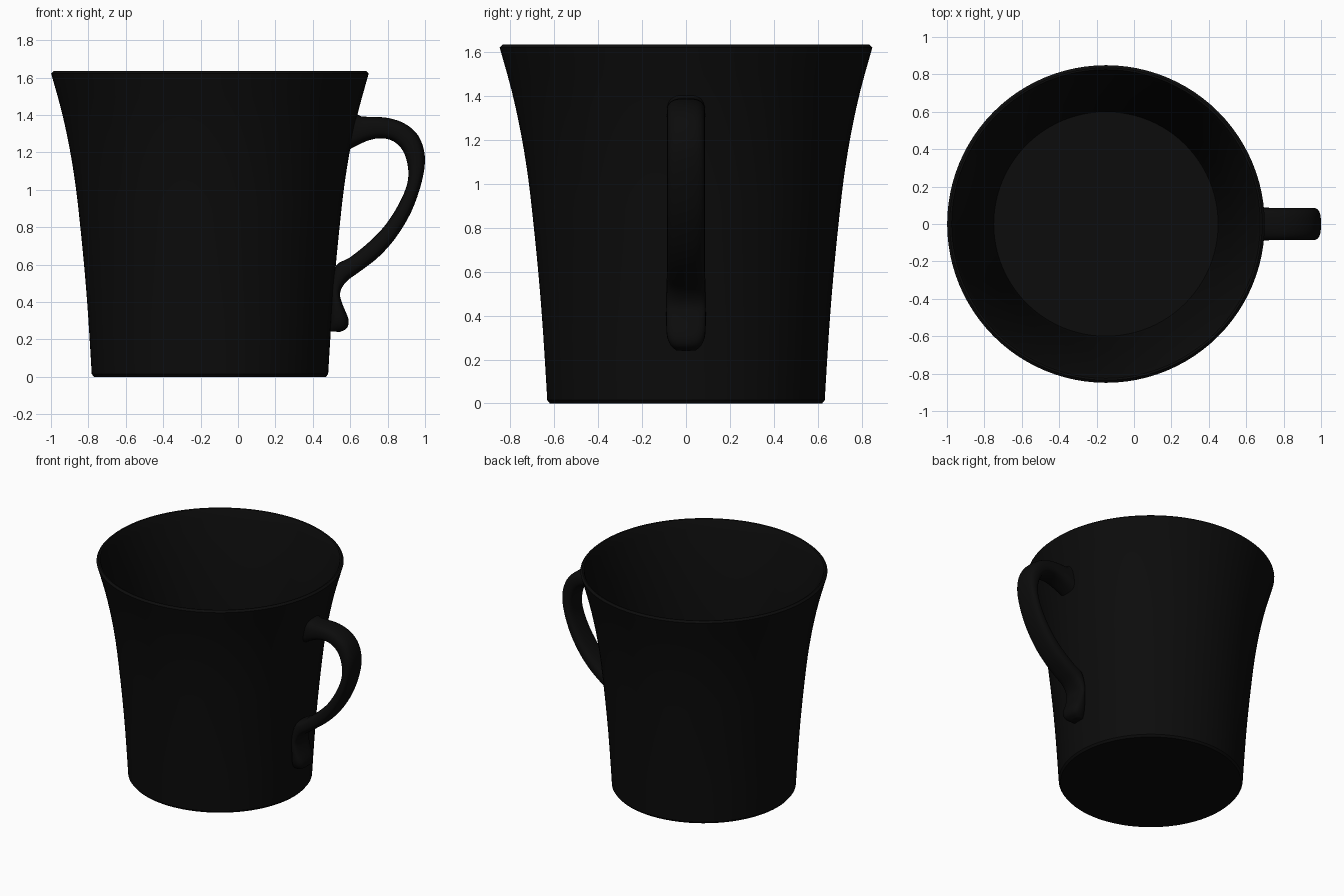
import bpy, bmesh, math
from mathutils import Vector

if "Cube" in bpy.data.objects:
    bpy.data.objects.remove(bpy.data.objects["Cube"])

CX = -0.15      # cup axis
SEG = 96

black = bpy.data.materials.new("glazed black")
black.diffuse_color = (0.0035, 0.0035, 0.0035, 1)
black.use_nodes = True
black.node_tree.nodes["Principled BSDF"].inputs["Base Color"].default_value = black.diffuse_color


def smooth_path(pts, n):
    """Catmull-Rom through points of any dimension."""
    pts = [Vector(p) for p in pts]
    out = []
    for i in range(len(pts) - 1):
        a, b, c = pts[max(i - 1, 0)], pts[i], pts[i + 1]
        d = pts[min(i + 2, len(pts) - 1)]
        for k in range(n):
            t = k / n
            out.append(0.5 * (2 * b + (c - a) * t + (2 * a - 5 * b + 4 * c - d) * t * t
                              + (3 * b - a - 3 * c + d) * t ** 3))
    return out + [pts[-1]]


def loft(name, rings, angle):
    """Skin closed rings of points, cap both ends, shade smooth."""
    bm = bmesh.new()
    rows = [[bm.verts.new(p) for p in ring] for ring in rings]
    n = len(rows[0])
    for a, b in zip(rows, rows[1:]):
        for i in range(n):
            j = (i + 1) % n
            bm.faces.new((a[i], a[j], b[j], b[i]))
    bm.faces.new(rows[0])
    bm.faces.new(rows[-1])
    bmesh.ops.recalc_face_normals(bm, faces=bm.faces)
    me = bpy.data.meshes.new(name)
    bm.to_mesh(me)
    bm.free()
    me.materials.append(black)
    ob = bpy.data.objects.new(name, me)
    bpy.context.collection.objects.link(ob)
    bpy.ops.object.select_all(action='DESELECT')
    ob.select_set(True)
    bpy.context.view_layer.objects.active = ob
    bpy.ops.object.shade_smooth_by_angle(angle=math.radians(angle))
    return ob


# Cup: flared outer wall, lip, inner wall and floor as (radius, z)
wall = [(0.632, 0.015), (0.645, 0.23), (0.658, 0.42), (0.675, 0.62), (0.695, 0.82),
        (0.718, 1.02), (0.75, 1.22), (0.793, 1.42), (0.849, 1.622)]
outer = smooth_path(wall, 3)
inner = [(r - 0.03, z) for r, z in reversed(outer) if z > 0.06]
profile = [(0.62, 0.0)] + [tuple(p) for p in outer]
profile += [(0.835, 1.635), (0.825, 1.633)] + inner + [(0.6, 0.04)]
cup_rings = [[(CX + r * math.cos(2 * math.pi * i / SEG), r * math.sin(2 * math.pi * i / SEG), z)
              for i in range(SEG)] for r, z in profile]
loft("cup_body", cup_rings, 30)

# Handle: outer x, outer z, inner x, inner z, half width
sections = [
    (0.630, 1.412, 0.590, 1.212, 0.088), (0.660, 1.393, 0.635, 1.237, 0.088),
    (0.730, 1.390, 0.700, 1.265, 0.087), (0.810, 1.383, 0.765, 1.276, 0.086),
    (0.895, 1.352, 0.830, 1.260, 0.086), (0.965, 1.288, 0.882, 1.208, 0.086),
    (0.999, 1.180, 0.909, 1.120, 0.086), (0.983, 1.045, 0.904, 1.030, 0.086),
    (0.925, 0.880, 0.860, 0.925, 0.086), (0.840, 0.740, 0.790, 0.815, 0.086),
    (0.750, 0.640, 0.705, 0.725, 0.086), (0.655, 0.566, 0.600, 0.640, 0.087),
    (0.580, 0.510, 0.525, 0.595, 0.088), (0.546, 0.450, 0.498, 0.490, 0.089),
    (0.558, 0.390, 0.495, 0.410, 0.090), (0.590, 0.310, 0.490, 0.320, 0.088),
    (0.583, 0.262, 0.487, 0.275, 0.072), (0.545, 0.240, 0.484, 0.245, 0.045),
]


def section_ring(s, n=24, e=0.7):
    ring = []
    for k in range(n):
        a = 2 * math.pi * k / n
        c, d = math.cos(a), math.sin(a)
        u = math.copysign(abs(c) ** e, c)
        v = math.copysign(abs(d) ** e, d)
        ring.append(((s[0] + s[2]) / 2 + u * (s[0] - s[2]) / 2, v * s[4],
                     (s[1] + s[3]) / 2 + u * (s[1] - s[3]) / 2))
    return ring


loft("handle", [section_ring(s) for s in smooth_path(sections, 4)], 50)
